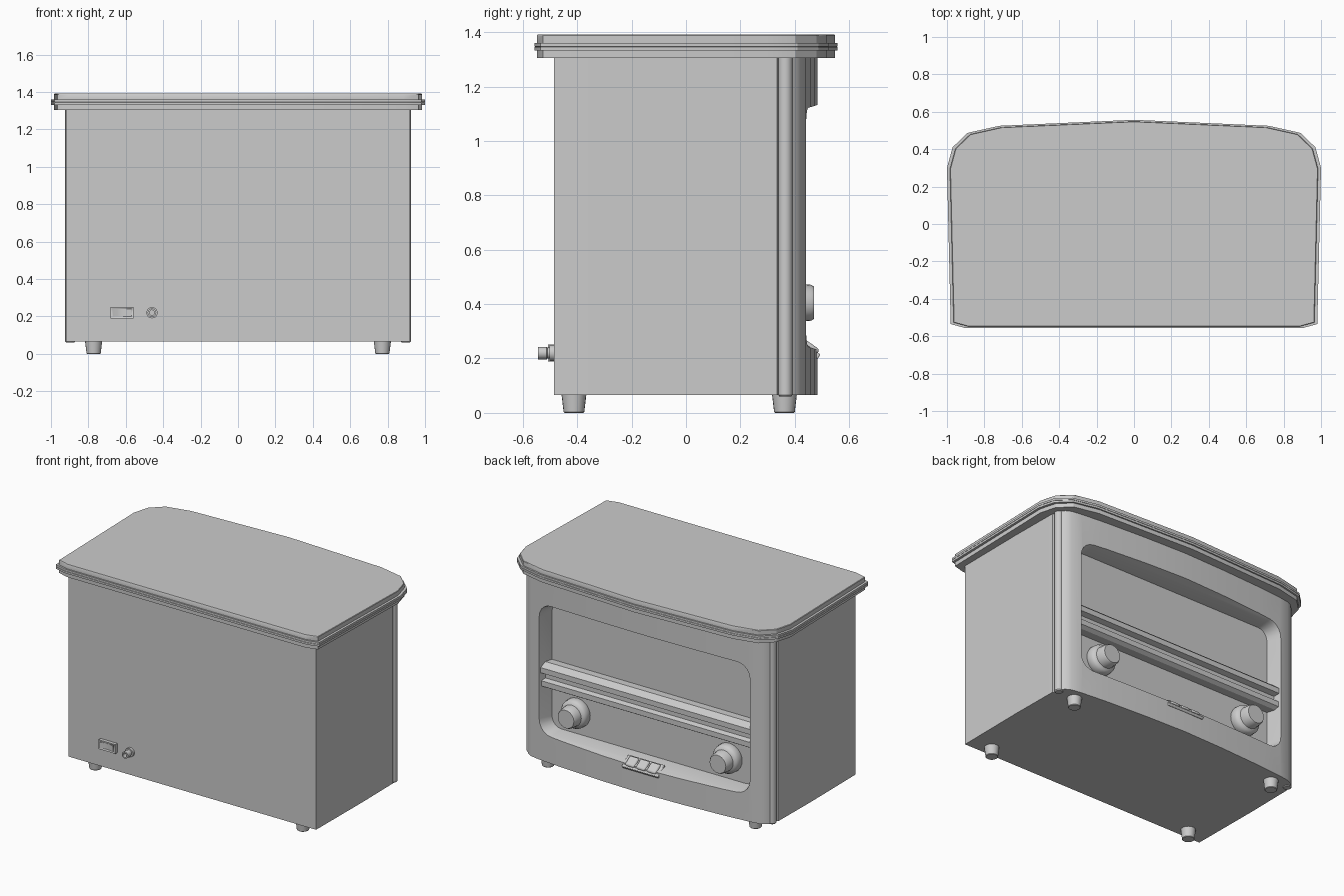
import bpy, bmesh
from math import sin, cos, pi, radians

if "Cube" in bpy.data.objects:
    bpy.data.objects.remove(bpy.data.objects["Cube"])


def loft(name, rings, smooth=30):
    """Closed solid skinned through rings that share a point count."""
    bm = bmesh.new()
    vs = [[bm.verts.new(p) for p in r] for r in rings]
    n = len(rings[0])
    for a, b in zip(vs, vs[1:]):
        for i in range(n):
            bm.faces.new((a[i], a[(i + 1) % n], b[(i + 1) % n], b[i]))
    bm.faces.new(vs[0])
    bm.faces.new(vs[-1])
    bmesh.ops.recalc_face_normals(bm, faces=bm.faces)
    me = bpy.data.meshes.new(name)
    bm.to_mesh(me)
    bm.free()
    ob = bpy.data.objects.new(name, me)
    bpy.context.collection.objects.link(ob)
    bpy.ops.object.select_all(action='DESELECT')
    bpy.context.view_layer.objects.active = ob
    ob.select_set(True)
    bpy.ops.object.shade_smooth_by_angle(angle=radians(smooth))
    return ob


def turned(name, profile, at, axis='Z', n=20, smooth=35):
    """Round part from (radius, distance) pairs along z or y."""
    rings = []
    for r, d in profile:
        ring = []
        for i in range(n):
            u, v = r * cos(2 * pi * i / n), r * sin(2 * pi * i / n)
            p = (u, v, d) if axis == 'Z' else (u, d, v)
            ring.append([p[k] + at[k] for k in range(3)])
        rings.append(ring)
    return loft(name, rings, smooth)


def box(name, c, s, bevel=0.0, tilt=0.0):
    x, y, z = (v / 2 for v in s)
    ring = [(-x, -y), (x, -y), (x, y), (-x, y)]
    ob = loft(name, [[(a, b, h) for a, b in ring] for h in (-z, z)])
    ob.location = c
    ob.rotation_euler.x = tilt
    if bevel:
        m = ob.modifiers.new('bevel', 'BEVEL')
        m.width, m.segments = bevel, 2
    return ob


def mirrored(half):
    return half + [(-x, y) for x, y in reversed(half) if x > 0]


def rounded(hx, z0, z1, r, y):
    pts = []
    for k, (cx, cz) in enumerate([(hx - r, z1 - r), (r - hx, z1 - r),
                                  (r - hx, z0 + r), (hx - r, z0 + r)]):
        for i in range(6):
            a = pi / 2 * (k + i / 5)
            pts.append((cx + r * cos(a), y, cz + r * sin(a)))
    return pts


def cut(target, cutter):
    m = target.modifiers.new('cut', 'BOOLEAN')
    m.object, m.operation, m.solver = cutter, 'DIFFERENCE', 'EXACT'
    bpy.ops.object.select_all(action='DESELECT')
    bpy.context.view_layer.objects.active = target
    target.select_set(True)
    bpy.ops.object.modifier_apply(modifier='cut')
    bpy.data.objects.remove(cutter)


# Cabinet with bowed face and corner recesses for the rods
plan = mirrored([(0.92, -0.485), (0.924, 0.0), (0.92, 0.335), (0.885, 0.345),
                 (0.88, 0.385), (0.90, 0.392), (0.885, 0.412), (0.85, 0.43),
                 (0.78, 0.441), (0.6, 0.457), (0.3, 0.474), (0, 0.483)])
body = loft('cabinet', [[(x, y, z) for x, y in plan] for z in (0.065, 1.31)])

# Window opening with splayed walls
cut(body, loft('window_cutter', [rounded(0.755, 0.26, 1.105, 0.07, 0.345),
                                 rounded(0.78, 0.25, 1.115, 0.09, 0.43),
                                 rounded(0.80, 0.232, 1.133, 0.10, 0.485),
                                 rounded(0.80, 0.232, 1.133, 0.10, 0.7)]))
bpy.ops.object.shade_smooth_by_angle(angle=radians(30))

# Lid with raised middle rim
outline = mirrored([(0.90, -0.557), (0.98, -0.535), (1.0, 0.3), (0.97, 0.41),
                    (0.89, 0.487), (0.72, 0.525), (0, 0.557)])
steps = [(0.984, 1.305), (0.984, 1.332), (1, 1.332), (1, 1.345), (0.996, 1.346),
         (1, 1.347), (1, 1.36), (0.984, 1.36), (0.984, 1.388), (0.981, 1.391)]
loft('lid', [[(x * s, y * s, z) for x, y in outline] for s, z in steps])

# Corner rods, feet and knobs
for side, s in (('left', -1), ('right', 1)):
    turned(side + '_corner_rod', [(0.022, 0.06), (0.027, 0.066), (0.027, 1.31)],
           (s * 0.897, 0.365, 0), n=14)
    for end, y in (('front', -0.412), ('back', 0.362)):
        turned(f'{side}_{end}_foot', [(0.035, 0), (0.038, 0.003), (0.046, 0.07)],
               (s * 0.772, y, 0))
    turned(side + '_knob', [(0.092, 0.34), (0.097, 0.35), (0.095, 0.385),
                            (0.086, 0.40), (0.071, 0.407), (0.066, 0.46),
                            (0.060, 0.47)], (s * 0.565, 0, 0.405), 'Y', 24)

# Grooved rail across the window
rail = [(0.34, 0.54), (0.40, 0.54), (0.425, 0.555), (0.425, 0.59), (0.395, 0.60),
        (0.395, 0.635), (0.43, 0.645), (0.43, 0.68), (0.395, 0.71), (0.34, 0.71)]
loft('window_rail', [[(x, y, z) for y, z in rail] for x in (-0.785, 0.785)])

# Push buttons on a tilted plate over the sill
box('button_plate', (0, 0.452, 0.232), (0.27, 0.09, 0.02), 0.004, radians(-35))
for i in (-1, 0, 1):
    box(f'button_{i + 2}', (i * 0.08, 0.455, 0.24), (0.068, 0.07, 0.03), 0.01,
        radians(-35))

# Rocker switch: bezel and dished rocker
bezel = box('switch_bezel', (-0.62, -0.493, 0.22), (0.125, 0.03, 0.062))
cut(bezel, box('switch_cutter', (-0.62, -0.51, 0.22), (0.10, 0.03, 0.042)))
rocker = [(-0.05, -0.48), (0.05, -0.48), (0.05, -0.515), (0.025, -0.507),
          (0, -0.502), (-0.025, -0.507), (-0.05, -0.515)]
loft('switch_rocker', [[(x - 0.62, y, z) for x, y in rocker] for z in (0.20, 0.24)])

# Power socket: flange and hollow barrel
turned('power_socket', [(0.03, -0.48), (0.03, -0.502), (0.02, -0.502), (0.02, -0.51),
                        (0.023, -0.512), (0.023, -0.545), (0.014, -0.545),
                        (0.014, -0.50)], (-0.46, 0, 0.22), 'Y')
